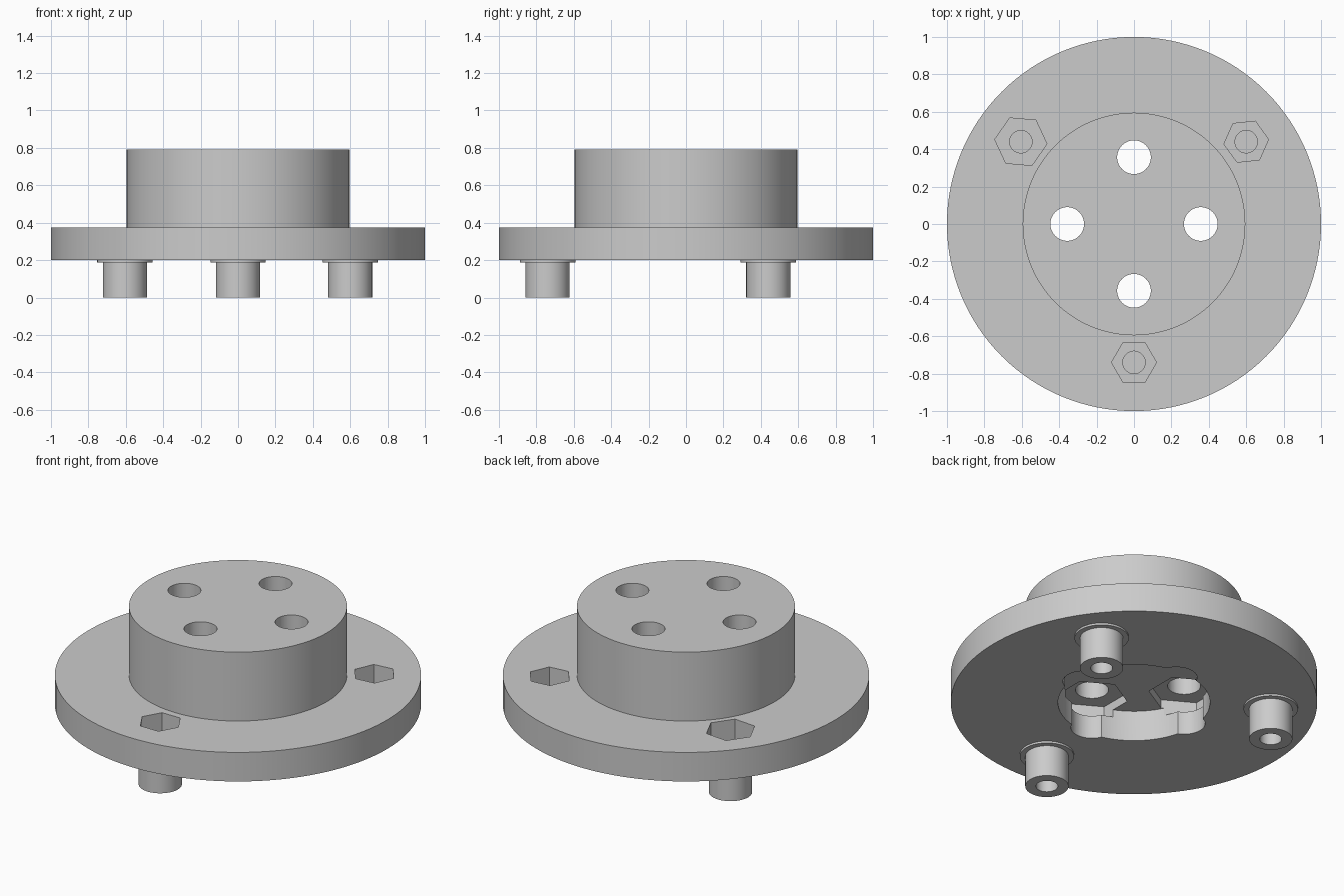
import bpy, bmesh, math
from mathutils import Matrix, Vector

cube = bpy.data.objects.get("Cube")
if cube:
    bpy.data.objects.remove(cube, do_unlink=True)

grey = bpy.data.materials.new("plain grey")
grey.use_nodes = True
grey.diffuse_color = (0.6, 0.6, 0.6, 1)
grey.node_tree.nodes["Principled BSDF"].inputs["Base Color"].default_value = (0.6, 0.6, 0.6, 1)


def spin_part(name, profile, x=0, y=0, sides=128, turn=0):
    """Solid of revolution from (radius, height) points."""
    bm = bmesh.new()
    verts = [bm.verts.new((r, 0, z)) for r, z in profile]
    edges = [bm.edges.new(pair) for pair in zip(verts, verts[1:])]
    bmesh.ops.spin(bm, geom=verts + edges, cent=(0, 0, 0), axis=(0, 0, 1),
                   angle=math.tau, steps=sides)
    bmesh.ops.remove_doubles(bm, verts=bm.verts, dist=1e-4)
    bmesh.ops.recalc_face_normals(bm, faces=bm.faces)
    bm.transform(Matrix.Translation((x, y, 0)) @ Matrix.Rotation(turn, 4, "Z"))
    mesh = bpy.data.meshes.new(name)
    bm.to_mesh(mesh)
    bm.free()
    mesh.materials.append(grey)
    obj = bpy.data.objects.new(name, mesh)
    bpy.context.collection.objects.link(obj)
    return obj


def cut(body, radius, low, high, x=0, y=0, sides=64, turn=0):
    """Subtract an upright prism from the body."""
    tool = spin_part("cutter", [(0, low), (radius, low), (radius, high), (0, high)],
                     x, y, sides, turn)
    tool.hide_render = True
    mod = body.modifiers.new("cut", "BOOLEAN")
    mod.operation, mod.solver, mod.object = "DIFFERENCE", "EXACT", tool
    bpy.context.view_layer.update()
    graph = bpy.context.evaluated_depsgraph_get()
    result = bpy.data.meshes.new_from_object(body.evaluated_get(graph))
    body.modifiers.clear()
    body.data = result
    bpy.data.objects.remove(tool, do_unlink=True)


def smooth(obj):
    bpy.ops.object.select_all(action="DESELECT")
    obj.select_set(True)
    bpy.context.view_layer.objects.active = obj
    bpy.ops.object.shade_smooth_by_angle(angle=math.radians(25))


# Flange with raised hub
flange = spin_part("flange_and_hub", [(0, 0.2), (1, 0.2), (1, 0.375),
                                      (0.595, 0.375), (0.595, 0.79), (0, 0.79)])

# Round recess underneath
cut(flange, 0.415, 0.1, 0.385, sides=128)

# Bolt holes through the hub, each with a hex seat and a rounded lobe
for k in range(4):
    place = Matrix.Rotation(k * math.pi / 2, 3, "Z") @ Vector((0.357, 0, 0))
    x, y = place.x, place.y
    cut(flange, 0.115, 0.1, 0.42, x, y)
    cut(flange, 0.195, 0.34, 0.437, x, y, 6, math.pi / 6)
    cut(flange, 0.09, 0.4, 0.9, x, y)

# Standoffs below the flange, with hex nut pockets above them
spots = [("front", 0, -0.74, 0.12, 0),
         ("back_left", 0.6, 0.44, 0.12, 6),
         ("back_right", -0.605, 0.44, 0.14, -5)]
for name, x, y, pocket, turn in spots:
    cut(flange, pocket, 0.23, 0.5, x, y, 6, math.radians(turn))
    cut(flange, 0.06, 0.1, 0.3, x, y)
    standoff = spin_part("standoff_" + name,
                         [(0, 0.202), (0.148, 0.202), (0.148, 0.188), (0.118, 0.188),
                          (0.118, 0), (0.06, 0), (0.06, 0.188), (0, 0.188)], x, y, 64)
    smooth(standoff)

smooth(flange)
